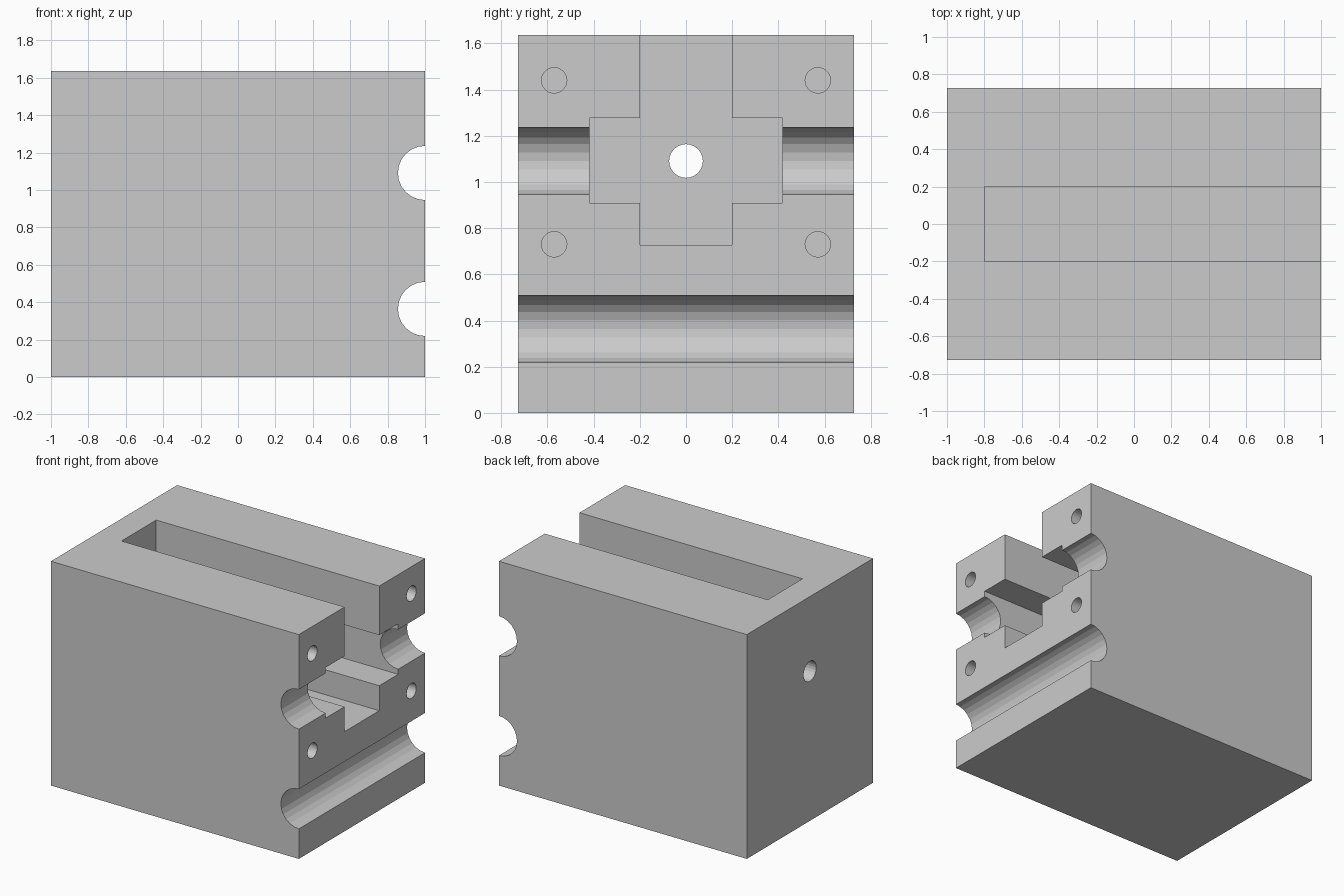
import bpy
from math import pi

if "Cube" in bpy.data.objects:
    bpy.data.objects.remove(bpy.data.objects["Cube"])


def box(name, x0, x1, y0, y1, z0, z1):
    bpy.ops.mesh.primitive_cube_add(
        size=1, location=((x0 + x1) / 2, (y0 + y1) / 2, (z0 + z1) / 2))
    o = bpy.context.object
    o.name = name
    o.scale = (x1 - x0, y1 - y0, z1 - z0)
    bpy.ops.object.transform_apply(location=True, rotation=True, scale=True)
    return o


def rod(name, radius, length, loc, axis, sides=24):
    rot = (0, pi / 2, 0) if axis == "x" else (pi / 2, 0, 0)
    bpy.ops.mesh.primitive_cylinder_add(
        vertices=sides, radius=radius, depth=length, location=loc, rotation=rot)
    o = bpy.context.object
    o.name = name
    bpy.ops.object.transform_apply(location=True, rotation=True, scale=True)
    return o


# Solid block
block = box("clamp_block", -1, 1, -0.727, 0.727, 0, 1.636)

# Open slot from the top, crossed by a wider pocket
cutters = [
    box("slot_cutter", -0.8, 1.2, -0.2, 0.2, 0.727, 1.9),
    box("pocket_cutter", -0.8, 1.2, -0.418, 0.418, 0.909, 1.278),
]

# Half-round rod grooves across the right face
for z in (0.364, 1.091):
    cutters.append(rod("groove_cutter", 0.145, 2, (1, 0, z), "y"))

# Hole through the end wall
cutters.append(rod("end_hole_cutter", 0.073, 0.5, (-0.95, 0, 1.091), "x"))

# Four blind screw holes in the right face
depth = 0.55
for y in (-0.571, 0.571):
    for z in (0.73, 1.44):
        cutters.append(rod("screw_hole_cutter", 0.055, depth + 0.1,
                           (1.05 - depth / 2, y, z), "x"))

# Carve the block and discard the cutters
bpy.context.view_layer.objects.active = block
for c in cutters:
    c.hide_render = True
    m = block.modifiers.new("cut", "BOOLEAN")
    m.operation = "DIFFERENCE"
    m.solver = "EXACT"
    m.object = c
    bpy.ops.object.modifier_apply(modifier=m.name)
    bpy.data.objects.remove(c, do_unlink=True)
